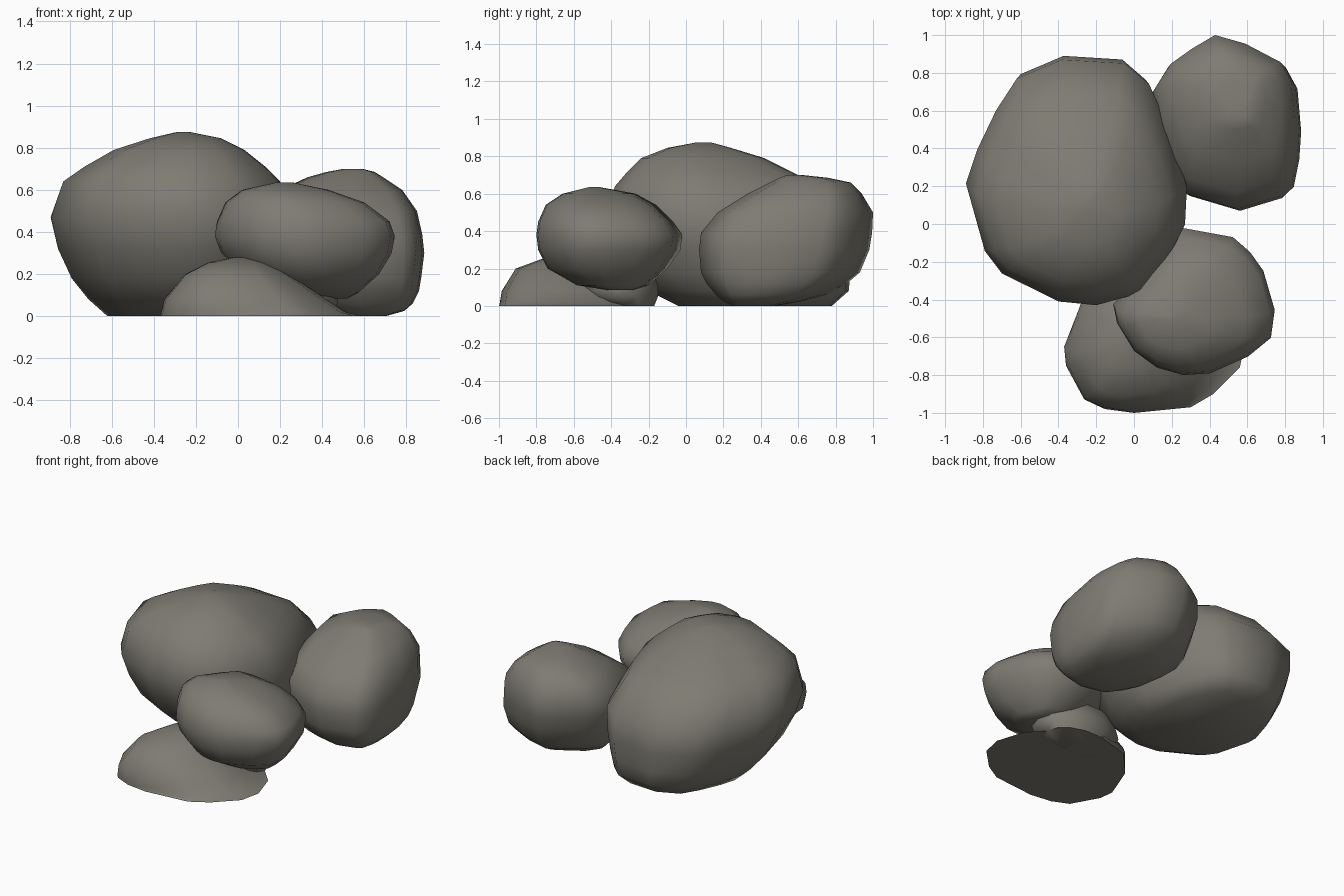
import bpy, bmesh, math

if "Cube" in bpy.data.objects:
    bpy.data.objects.remove(bpy.data.objects["Cube"], do_unlink=True)

# Weathered stone colour
stone = bpy.data.materials.new("warm grey stone")
stone.use_nodes = True
colour = (0.21, 0.2, 0.17, 1)
stone.diffuse_color = colour
shader = stone.node_tree.nodes["Principled BSDF"]
shader.inputs["Base Color"].default_value = colour
shader.inputs["Roughness"].default_value = 0.9


def normalised(plan):
    """Fit a plan outline into the unit square, counter-clockwise."""
    xs, ys = zip(*plan)
    x0, y0, w, d = min(xs), min(ys), max(xs) - min(xs), max(ys) - min(ys)
    points = [((x - x0) / w, (y - y0) / d) for x, y in plan]
    area = sum(a[0] * b[1] - b[0] * a[1]
               for a, b in zip(points, points[1:] + points[:1]))
    return points if area > 0 else points[::-1]


def boulder(name, plan, levels):
    """Loft one plan outline through levels of (z, x min, x max, y min, y max)."""
    outline = normalised(plan)
    bm = bmesh.new()
    rings = []
    for z, x0, x1, y0, y1 in levels:
        rings.append([bm.verts.new((x0 + u * (x1 - x0), y0 + v * (y1 - y0), z))
                      for u, v in outline])
    count = len(outline)
    for low, high in zip(rings, rings[1:]):
        for i in range(count):
            j = (i + 1) % count
            bm.faces.new((low[i], low[j], high[j], high[i]))
    bm.faces.new(rings[0][::-1])
    bm.faces.new(rings[-1])
    bmesh.ops.recalc_face_normals(bm, faces=bm.faces[:])
    mesh = bpy.data.meshes.new(name)
    bm.to_mesh(mesh)
    bm.free()
    mesh.materials.append(stone)
    obj = bpy.data.objects.new(name, mesh)
    bpy.context.collection.objects.link(obj)
    bpy.ops.object.select_all(action="DESELECT")
    obj.select_set(True)
    bpy.context.view_layer.objects.active = obj
    bpy.ops.object.shade_smooth_by_angle(angle=math.radians(50))
    return obj


# Largest boulder, leaning towards the front
boulder("large_boulder",
        [(-.89, .22), (-.83, .4), (-.73, .61), (-.62, .78), (-.38, .88),
         (-.05, .86), (.08, .75), (.19, .5), (.28, .2), (.27, 0), (.18, -.18),
         (.05, -.36), (-.2, -.43), (-.4, -.41), (-.7, -.26), (-.79, -.14)],
        [(0, -.62, .08, -.04, .78), (.08, -.71, .16, -.2, .87),
         (.18, -.79, .21, -.31, .88), (.32, -.855, .25, -.38, .89),
         (.47, -.89, .28, -.43, .87), (.64, -.83, .2, -.38, .71),
         (.71, -.73, .13, -.32, .58), (.79, -.59, .03, -.24, .42),
         (.845, -.42, -.08, -.1, .24), (.875, -.29, -.23, .06, .13)])

# Back boulder, leaning towards the back
boulder("back_boulder",
        [(.43, 1), (.6, .95), (.8, .84), (.86, .73), (.88, .5), (.87, .35),
         (.84, .2), (.78, .14), (.55, .07), (.28, .15), (.2, .27), (.14, .42),
         (.1, .7), (.18, .83), (.3, .92)],
        [(0, .48, .7, .25, .48), (.025, .34, .79, .2, .62),
         (.06, .25, .83, .16, .75), (.12, .18, .86, .11, .86),
         (.18, .15, .87, .08, .93), (.3, .12, .885, .07, .98),
         (.39, .1, .875, .08, .995), (.5, .12, .85, .17, 1),
         (.6, .2, .78, .33, .94), (.66, .33, .69, .45, .88),
         (.685, .42, .65, .5, .76), (.7, .5, .59, .54, .62)])

# Raised boulder resting on the front stones
boulder("raised_boulder",
        [(.25, -.01), (.52, -.06), (.61, -.14), (.68, -.24), (.74, -.45),
         (.72, -.6), (.6, -.7), (.4, -.79), (.26, -.8), (.12, -.76),
         (0, -.67), (-.09, -.52), (-.11, -.42), (-.04, -.34), (.09, -.17)],
        [(.085, .36, .52, -.42, -.28), (.11, .2, .57, -.58, -.2),
         (.2, .03, .67, -.74, -.1), (.3, -.08, .73, -.79, -.03),
         (.38, -.11, .745, -.8, -.02), (.45, -.1, .72, -.79, -.07),
         (.54, -.06, .6, -.75, -.16), (.6, .02, .43, -.66, -.27),
         (.635, .18, .26, -.52, -.46)])

# Low half-buried stone at the front
boulder("front_stone",
        [(-.37, -.65), (-.36, -.75), (-.26, -.93), (-.15, -.98), (0, -1),
         (.3, -.97), (.42, -.9), (.56, -.76), (.59, -.62), (.53, -.43),
         (.36, -.25), (.12, -.17), (-.12, -.24), (-.28, -.42)],
        [(0, -.37, .59, -1, -.17), (.02, -.365, .51, -.995, -.18),
         (.08, -.35, .42, -.985, -.22), (.2, -.25, .24, -.91, -.32),
         (.255, -.14, .14, -.76, -.42), (.28, -.02, .06, -.62, -.54)])

# Small stone wedged under the raised boulder
sides = 14
boulder("wedged_stone",
        [(math.cos(math.tau * i / sides), math.sin(math.tau * i / sides))
         for i in range(sides)],
        [(0, -.03, .43, -.47, -.17), (.05, -.1, .47, -.56, -.15),
         (.11, -.13, .48, -.58, -.15), (.2, -.08, .42, -.5, -.18),
         (.25, .05, .27, -.4, -.28)])
